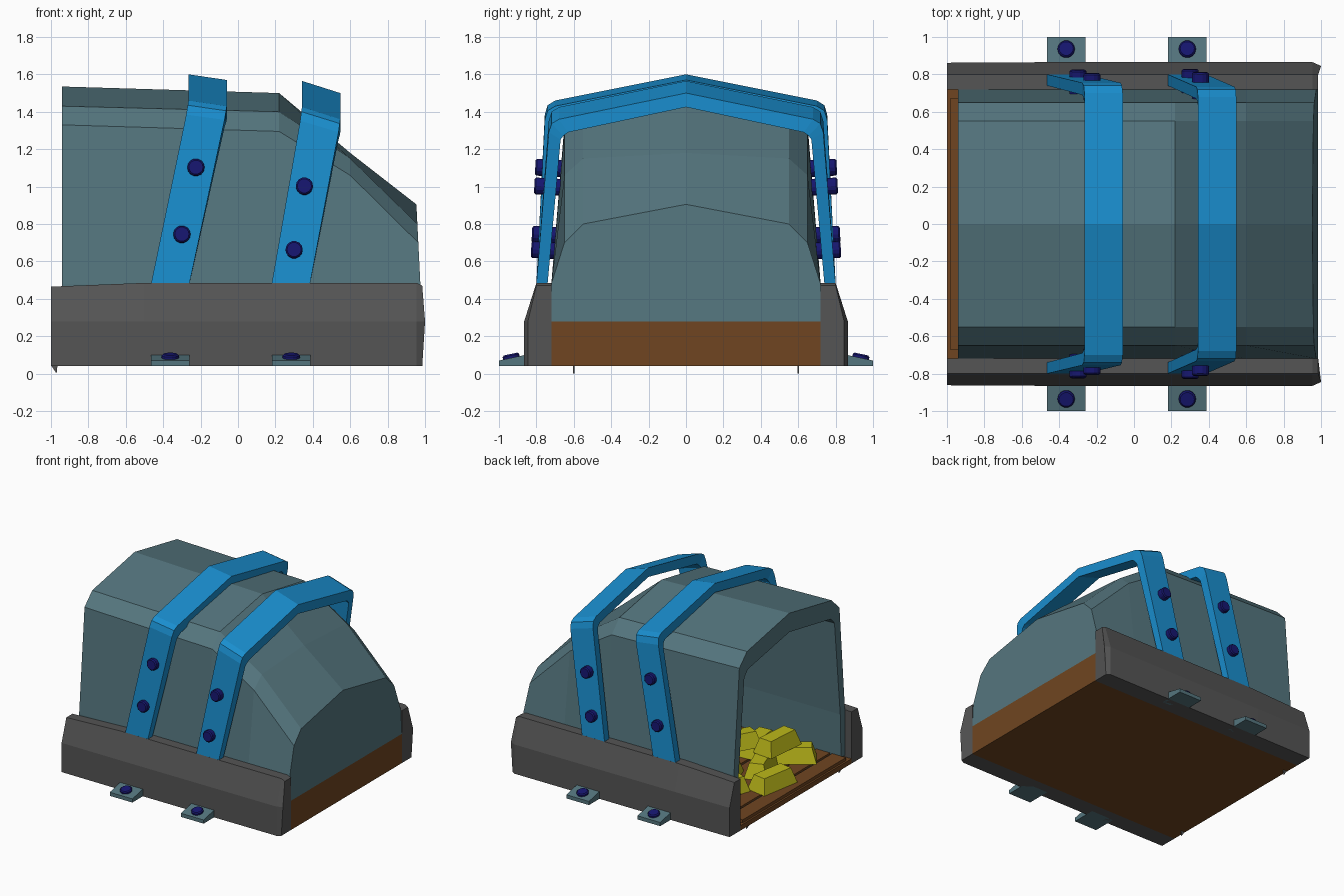
import bpy, bmesh, math
from mathutils import Matrix, Vector

if "Cube" in bpy.data.objects:
    bpy.data.objects.remove(bpy.data.objects["Cube"])


def material(name, rgb):
    m = bpy.data.materials.new(name)
    m.diffuse_color = (*rgb, 1)
    m.use_nodes = True
    m.node_tree.nodes["Principled BSDF"].inputs["Base Color"].default_value = m.diffuse_color
    return m


TEAL = material("teal_metal", (.09, .18, .21))
GREY = material("dark_grey", (.09, .09, .09))
BROWN = material("brown_wood", (.16, .06, .015))
BLUE = material("blue_strap", (.01, .27, .62))
NAVY = material("navy_rivet", (.008, .008, .16))
GOLD = material("gold", (.5, .48, .01))


def loft(name, rings, mat, matrix=Matrix()):
    """Skin closed rings of equal size and cap both ends."""
    bm = bmesh.new()
    vs = [[bm.verts.new(matrix @ Vector(p)) for p in r] for r in rings]
    n = len(vs[0])
    for a, b in zip(vs, vs[1:]):
        for i in range(n):
            j = (i + 1) % n
            bm.faces.new((a[i], a[j], b[j], b[i]))
    bm.faces.new(vs[0])
    bm.faces.new(vs[-1])
    bmesh.ops.recalc_face_normals(bm, faces=bm.faces)
    me = bpy.data.meshes.new(name)
    bm.to_mesh(me)
    bm.free()
    me.materials.append(mat)
    ob = bpy.data.objects.new(name, me)
    bpy.context.collection.objects.link(ob)
    return ob


def box(name, x0, x1, y0, y1, z0, z1, mat):
    return loft(name, [[(x, y0, z0), (x, y1, z0), (x, y1, z1), (x, y0, z1)] for x in (x0, x1)], mat)


def rivet(name, centre, normal, depth):
    rot = Vector(normal).to_track_quat('Z', 'Y').to_matrix().to_4x4()
    m = Matrix.Translation(centre) @ rot
    circ = [(math.cos(k * math.pi / 7), math.sin(k * math.pi / 7)) for k in range(14)]
    rings = [[(c * r, s * r, z) for c, s in circ]
             for z, r in ((-depth / 2, .046), (depth / 2 - .008, .046), (depth / 2, .038))]
    loft(name, rings, NAVY, m)


def arch(half, x, lean=0):
    """Mirror a half profile of (y, z), right foot to left foot."""
    pts = half + [(-y, z) for y, z in half[-2::-1]]
    return [(x - lean * max(0, z - .28), y, z) for y, z in pts]


# hollow hood: inner skin from nose to mouth, then outer skin back to the nose
def outer(z0, z1, z2, z3):
    return [(.72, z0), (.72, .48), (.65, z1), (.55, z2), (0, z3)]


def inner(z1, z2, z3):
    return [(.67, .09), (.66, .45), (.585, z1), (.54, z2), (0, z3)]


loft("hood", [
    arch(inner(.62, .7, .8), .9),
    arch(inner(.97, 1.03, 1.08), .57),
    arch(inner(1.19, 1.24, 1.34), .2),
    arch(inner(1.23, 1.28, 1.38), -.94),
    arch(outer(.09, 1.33, 1.43, 1.535), -.94),
    arch(outer(.09, 1.295, 1.4, 1.5), .22),
    arch(outer(.15, 1.06, 1.15, 1.18), .6),
    arch(outer(.28, .7, .8, .905), .985, .05)], TEAL)

# wooden floor, planks and front board
box("floor", -1, .97, -.72, .72, .04, .08, BROWN)
box("front_board", .93, .985, -.72, .72, .04, .28, BROWN)
for i in range(13):
    x = -.985 + i * .145
    box("plank", x, x + .125, -.67, .67, .08, .105, BROWN)

for s in (1, -1):
    # side rail with slightly bevelled ends
    def rail(x, top, out, bulge=0):
        pts = [(.72, .04), (out, .04), (out, .28), (.8, top), (.72, top)]
        return [(x + (bulge if z == .28 else 0), s * y, z) for y, z in pts]
    loft("side_rail", [rail(-1, .465, .862), rail(-.5, .485, .865), rail(.955, .485, .865),
                       rail(.985, .47, .845, .015)], GREY)
    # small peg under the open end
    loft("peg", [[(-1, y, .045), (-.965, y, .045), (-.97, y, 0)] for y in (s * .595, s * .603)], GREY)
    # fixing tabs with rivets
    for x in (-.3625, .285):
        loft("fixing_tab", [[(x + d, s * .8, .04), (x + d, s, .04), (x + d, s, .07),
                             (x + d, s * .86, .1), (x + d, s * .8, .1)] for d in (-.103, .103)], TEAL)
        rivet("tab_rivet", (x, s * .935, .09), (0, s * .21, 1), .03)

# leaning straps: outer and inner half paths, (y, z, share of lean and drop)
OUT = [(.80, .48, 0), (.755, 1.385, .94), (.74, 1.435, .98), (.70, 1.46, 1), (0, 1.6, 1)]
INN = [(.74, .48, 0), (.69, 1.345, .94), (.675, 1.37, .98), (.65, 1.39, 1), (0, 1.525, 1)]


def strap(x0, lean, lower, tilt):
    def side(path, d):
        full = path + [(-y, z, t) for y, z, t in path[-2::-1]]
        return [(x0 + d + lean * t, y * (1 - .03 * t * (lower > 0)), z - t * (lower + tilt * (d > 0)))
                for y, z, t in full]
    rows = [side(OUT, -.1025), side(OUT, .1025), side(INN, .1025), side(INN, -.1025)]
    loft("strap", list(zip(*rows)), BLUE)


strap(-.3625, .2, 0, .03)
strap(.2825, .162, .035, .065)
for x, z in ((-.225, 1.1), (-.3, .742), (.355, 1.0), (.3, .66)):
    for s in (1, -1):
        rivet("strap_rivet", (x, s * (.794 - .05 * (z - .48) - .027), z), (0, s, .055), .14)

# pile of gold bars: x, y, z, turn, tilt
BARS = [(-.82, .05, .105, 80, 0), (-.68, -.42, .105, 35, 0), (-.6, -.12, .105, 110, 0),
        (-.6, .36, .105, 70, 0), (-.36, -.4, .105, 95, 0), (-.36, .1, .105, 20, 0),
        (-.3, .45, .105, 100, 0), (-.62, -.3, .225, 85, 0), (-.36, -.14, .225, 60, 4),
        (-.45, .3, .225, 100, 0), (-.05, -.25, .105, 75, 0), (-.05, .25, .105, 110, 0)]
for x, y, z, turn, tilt in BARS:
    m = (Matrix.Translation((x, y, z)) @ Matrix.Rotation(math.radians(turn), 4, 'Z')
         @ Matrix.Rotation(math.radians(tilt), 4, 'X'))
    loft("gold_bar", [[(-a, -b, h), (a, -b, h), (a, b, h), (-a, b, h)]
                      for a, b, h in ((.175, .09, 0), (.14, .055, .12))], GOLD, m)
